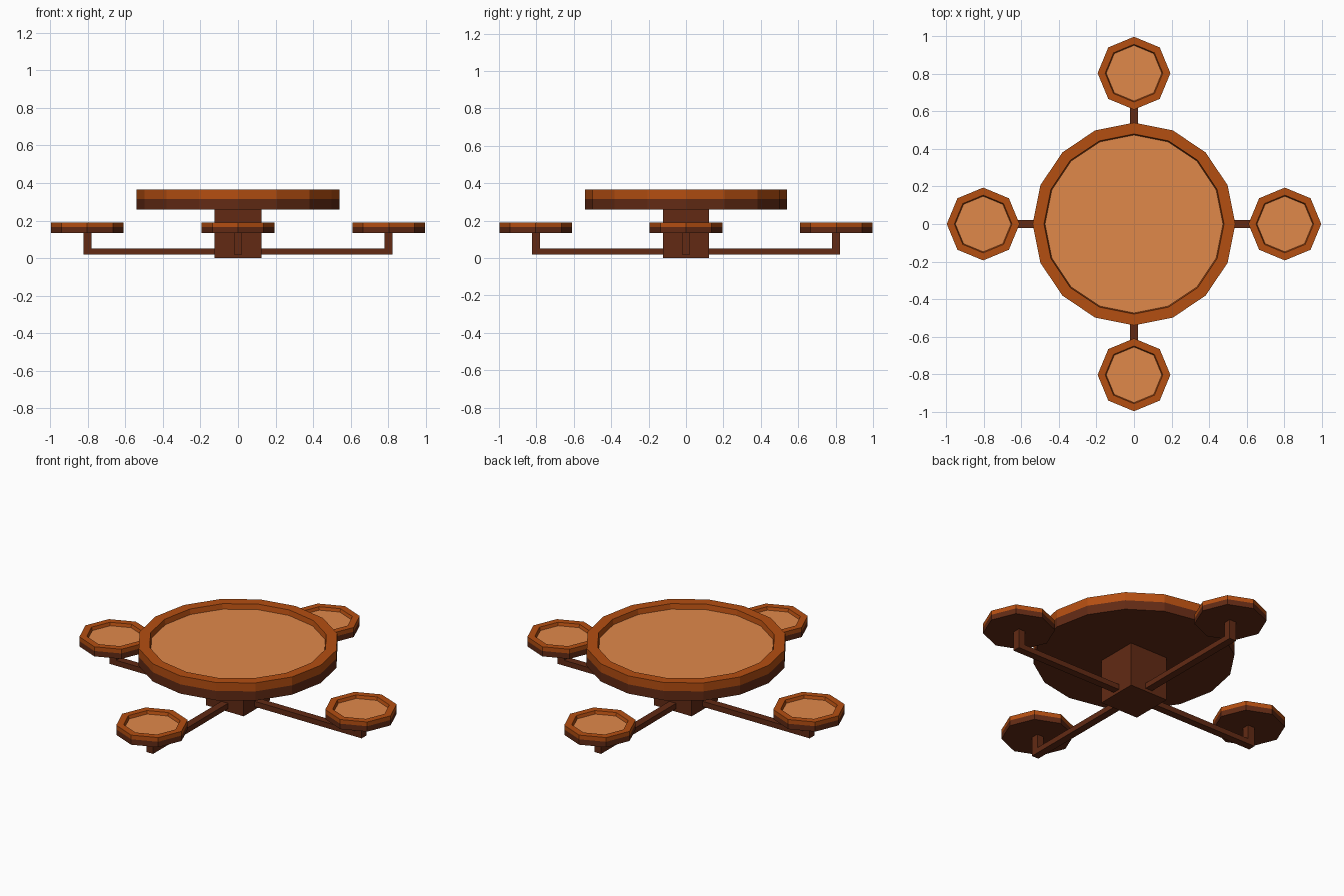
import bpy, bmesh, math
from mathutils import Matrix

if "Cube" in bpy.data.objects:
    bpy.data.objects.remove(bpy.data.objects["Cube"])


def material(name, rgb):
    lin = [(c / 255 / 12.92 if c < 11 else ((c / 255 + 0.055) / 1.055) ** 2.4) for c in rgb]
    m = bpy.data.materials.new(name)
    m.diffuse_color = (*lin, 1)
    m.use_nodes = True
    m.node_tree.nodes["Principled BSDF"].inputs["Base Color"].default_value = m.diffuse_color
    return m


LIGHT = material("light wood", (224, 136, 74))
ORANGE = material("orange wood", (180, 78, 17))
BROWN = material("dark brown", (98, 42, 20))


def finish(name, bm, mats):
    bmesh.ops.recalc_face_normals(bm, faces=bm.faces)
    me = bpy.data.meshes.new(name)
    bm.to_mesh(me)
    bm.free()
    for m in mats:
        me.materials.append(m)
    ob = bpy.data.objects.new(name, me)
    bpy.context.collection.objects.link(ob)
    return ob


def disc(name, x, y, sides, r, r_in, z0, z_mid, z1, z_rec):
    """Round board: brown underside, orange rim, light recessed top."""
    bm = bmesh.new()
    rings = []
    for rad, z in ((r, z0), (r, z_mid), (r, z1), (r_in, z1), (r_in - 0.006, z_rec)):
        rings.append([bm.verts.new((x + rad * math.cos(2 * math.pi * i / sides),
                                    y + rad * math.sin(2 * math.pi * i / sides), z))
                      for i in range(sides)])
    for k, mat in enumerate((0, 1, 1, 1)):
        for i in range(sides):
            j = (i + 1) % sides
            f = bm.faces.new((rings[k][i], rings[k][j], rings[k + 1][j], rings[k + 1][i]))
            f.material_index = mat
    bm.faces.new(rings[0]).material_index = 0
    bm.faces.new(rings[-1]).material_index = 2
    return finish(name, bm, (BROWN, ORANGE, LIGHT))


def box(name, lo, hi, angle=0):
    bm = bmesh.new()
    bmesh.ops.create_cube(bm, size=1)
    for v in bm.verts:
        v.co = [lo[i] + (v.co[i] + 0.5) * (hi[i] - lo[i]) for i in range(3)]
    bm.transform(Matrix.Rotation(angle, 4, 'Z'))
    return finish(name, bm, (BROWN,))


# table top and central column
disc("table_top", 0, 0, 16, 0.54, 0.48, 0.26, 0.315, 0.365, 0.335)
box("column", (-0.124, -0.124, 0), (0.124, 0.124, 0.262))

# four arms, each with a post and an octagonal seat
for n, side in enumerate(("right", "back", "left", "front")):
    a = n * math.pi / 2
    box(side + "_arm", (0.1, -0.022, 0.018), (0.824, 0.022, 0.05), a)
    box(side + "_post", (0.78, -0.022, 0.048), (0.824, 0.022, 0.14), a)
    disc(side + "_seat", 0.804 * math.cos(a), 0.804 * math.sin(a), 8,
         0.194, 0.154, 0.133, 0.165, 0.19, 0.172)
